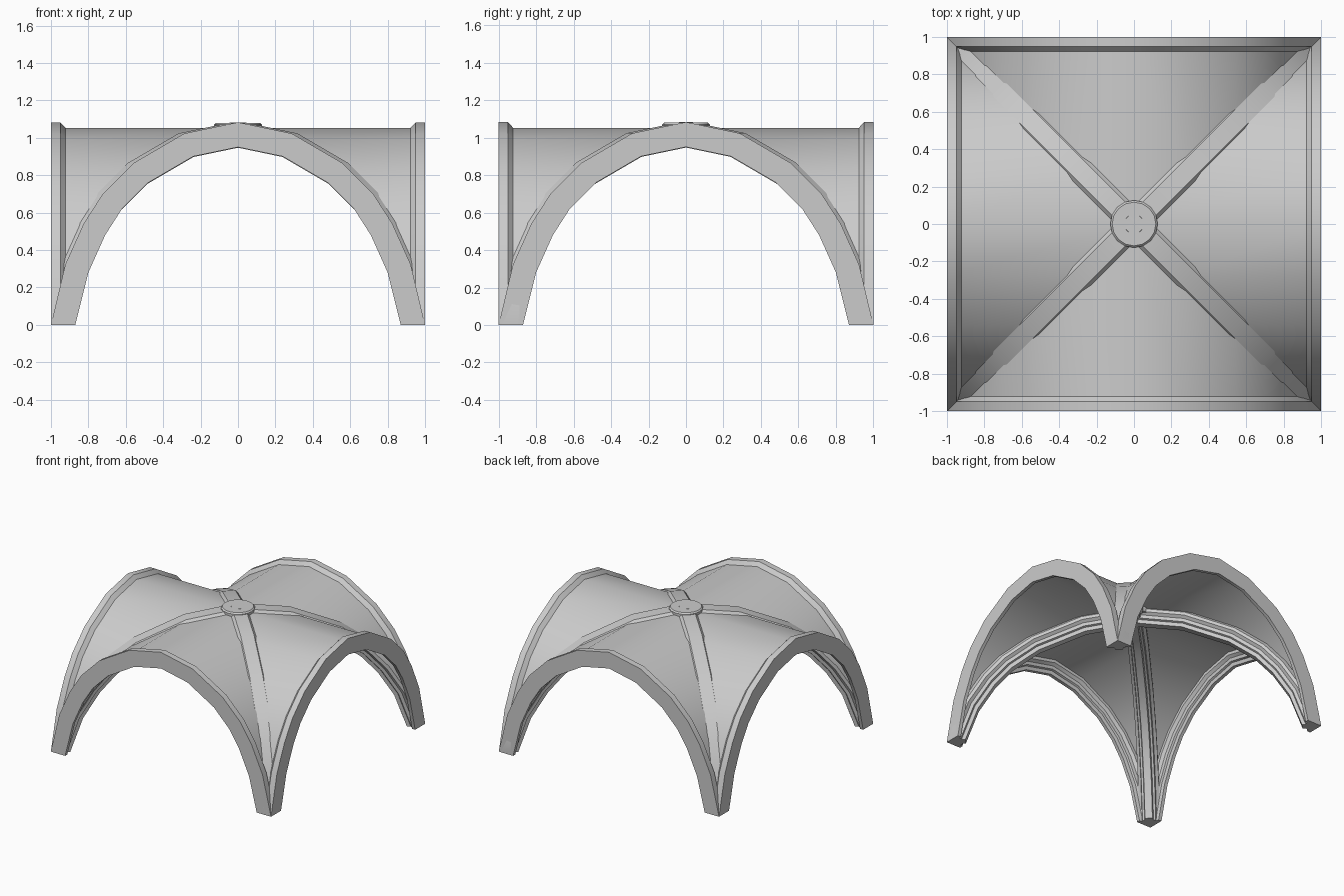
import bpy, bmesh
from math import pi, sqrt
from mathutils import Vector, Matrix

if "Cube" in bpy.data.objects:
    bpy.data.objects.remove(bpy.data.objects["Cube"])

# Underside of the arch: right half from springing to crown (x, z)
HALF = [(0.87, 0), (0.8, 0.28), (0.71, 0.48), (0.62, 0.62), (0.48, 0.76), (0.24, 0.9), (0, 0.95)]
INTRADOS = [Vector(p) for p in HALF] + [Vector((-x, z)) for x, z in HALF[-2::-1]]
# Half rib section: sideways distance, depth above the underside
SECTION = [(0, 0), (0.028, 0), (0.034, 0.028), (0.05, 0.033), (0.055, 0.058),
           (0.078, 0.075), (0.078, 0.1), (0.05, 0.13), (0, 0.13)]


def offset(path, d):
    """Shift an arch along its outward normals, keeping the feet on the ground."""
    out = []
    for i, p in enumerate(path):
        if i in (0, len(path) - 1):
            n = Vector((1 if i == 0 else -1, 0))
            out.append(p + n * d)
            continue
        a = (p - path[i - 1]).normalized()
        b = (path[i + 1] - p).normalized()
        t = (a + b).normalized()
        out.append(p + Vector((t.y, -t.x)) * d / max(t.dot(a), 0.8))
    return out


def finish(name, bm, angle=30):
    bmesh.ops.recalc_face_normals(bm, faces=bm.faces[:])
    me = bpy.data.meshes.new(name)
    bm.to_mesh(me)
    bm.free()
    ob = bpy.data.objects.new(name, me)
    bpy.context.collection.objects.link(ob)
    bpy.ops.object.select_all(action='DESELECT')
    ob.select_set(True)
    bpy.context.view_layer.objects.active = ob
    bpy.ops.object.shade_smooth_by_angle(angle=angle * pi / 180)
    return ob


def arch_rib(name, path, section, y, turn):
    """Sweep a section along an arch lying in the plane y, then turn it about z."""
    bm = bmesh.new()
    tracks = []
    for u, v in section:
        tracks.append([bm.verts.new((p.x, y + u, p.y)) for p in offset(path, v)])
    n = len(tracks)
    for j in range(n):
        a, b = tracks[j], tracks[(j + 1) % n]
        for i in range(len(path) - 1):
            bm.faces.new((a[i], a[i + 1], b[i + 1], b[i]))
    for end in (0, -1):
        bm.faces.new([t[end] for t in tracks])
    bmesh.ops.rotate(bm, verts=bm.verts[:], matrix=Matrix.Rotation(turn, 3, 'Z'))
    # Trim to the square bay
    for no in ((1, 0, 0), (-1, 0, 0), (0, 1, 0), (0, -1, 0), (0, 0, -1)):
        co = Vector(no) if no[2] == 0 else Vector((0, 0, 0))
        res = bmesh.ops.bisect_plane(bm, geom=bm.verts[:] + bm.edges[:] + bm.faces[:], dist=1e-5,
                                     plane_co=co, plane_no=no, clear_outer=True)
        cut = [e for e in res['geom_cut'] if isinstance(e, bmesh.types.BMEdge) and e.is_boundary]
        if cut:
            bmesh.ops.holes_fill(bm, edges=cut)
    return finish(name, bm)


web = offset(INTRADOS, 0.1)
sides = ("front", "right", "back", "left")

# Curved vault panels, one per side
for k, side in enumerate(sides):
    bm = bmesh.new()
    outer = [bm.verts.new((p.x, -1, p.y)) for p in web]
    inner = [bm.verts.new((p.x, -abs(p.x), p.y)) for p in web]
    for i in range(len(web) - 1):
        bm.faces.new((outer[i], outer[i + 1], inner[i + 1], inner[i]))
    bmesh.ops.rotate(bm, verts=bm.verts[:], matrix=Matrix.Rotation(k * pi / 2, 3, 'Z'))
    finish(side + "_vault_panel", bm, 40)

# Half ribs along the four open sides
for k, side in enumerate(sides):
    arch_rib(side + "_wall_rib", INTRADOS, SECTION, -1, k * pi / 2)

# Full ribs along the two diagonals, under the groins
groin = offset([Vector((p.x * sqrt(2), p.y)) for p in web], -0.1)
full = SECTION[1:-1] + [(-u, v) for u, v in SECTION[-2:0:-1]]
for k in range(2):
    arch_rib("diagonal_rib_%d" % (k + 1), groin, full, 0, pi / 4 + k * pi / 2)

# Round boss at the crown
bm = bmesh.new()
bmesh.ops.create_cone(bm, cap_ends=True, segments=16, radius1=0.127, radius2=0.127, depth=0.07,
                      matrix=Matrix.Translation((0, 0, 1.045)))
rim = [e for e in bm.edges if all(abs(v.co.z - 1.08) < 1e-4 for v in e.verts)]
bmesh.ops.bevel(bm, geom=rim, offset=0.01, segments=1, affect='EDGES')
finish("crown_boss", bm)
